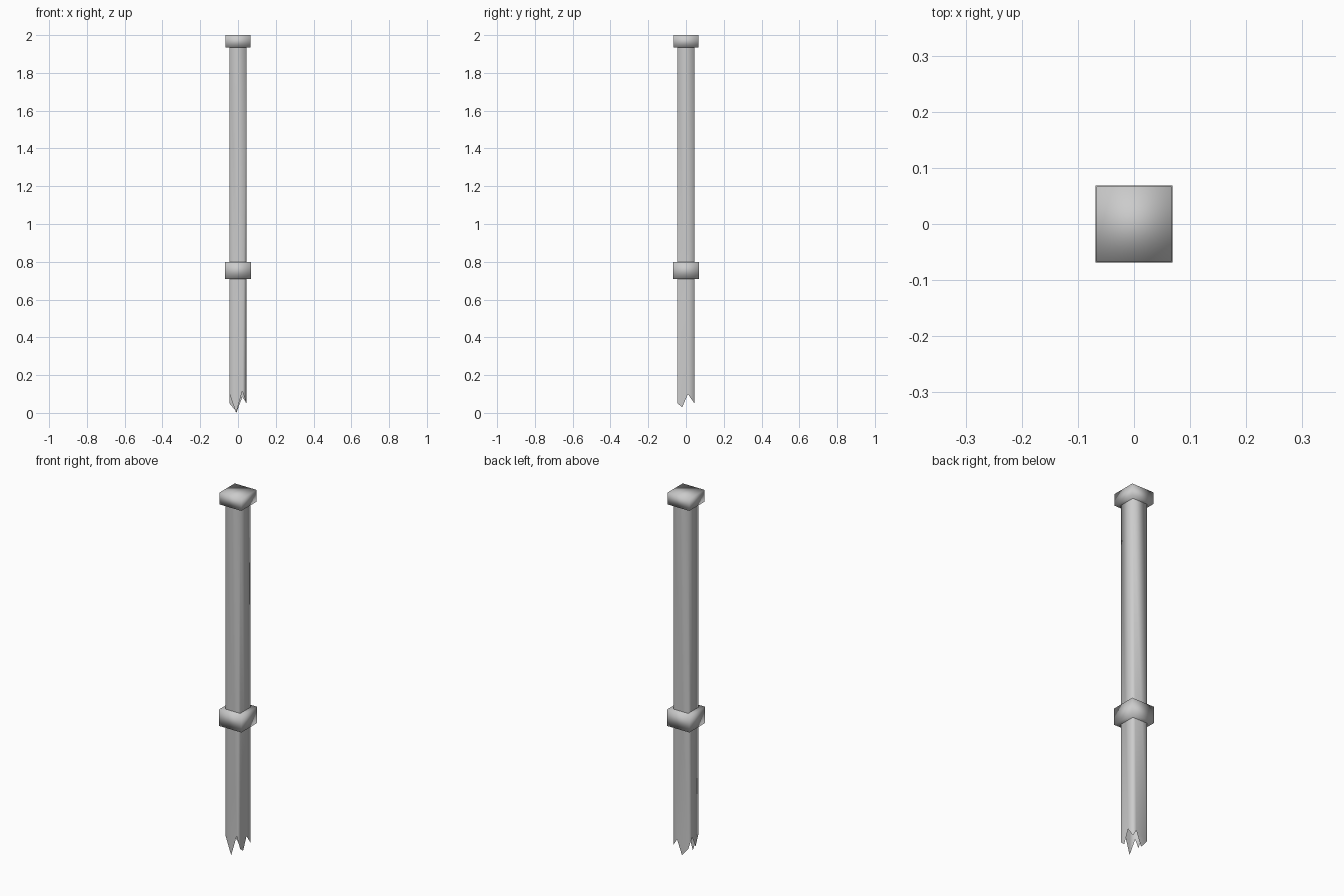
import bpy, bmesh
from math import radians

if "Cube" in bpy.data.objects:
    bpy.data.objects.remove(bpy.data.objects["Cube"])

H = 0.045  # half width of the shaft


def finish(bm, name, smooth=True):
    bmesh.ops.recalc_face_normals(bm, faces=bm.faces)
    me = bpy.data.meshes.new(name)
    bm.to_mesh(me)
    bm.free()
    for p in me.polygons:
        p.use_smooth = smooth
    ob = bpy.data.objects.new(name, me)
    bpy.context.collection.objects.link(ob)
    return ob


def block(name, half, z0, z1):
    bm = bmesh.new()
    bmesh.ops.create_cube(bm, size=1)
    for v in bm.verts:
        v.co = (v.co.x * 2 * half, v.co.y * 2 * half,
                z0 + (v.co.z + 0.5) * (z1 - z0))
    return finish(bm, name)


# Hollow shaft: one splintered outline (x, y, z) running round the lower end
splinters = [
    (-H, -H, 0.10), (-0.01, -H, 0.0), (0.023, -H, 0.115),
    (H, -H, 0.05), (H, -0.02, 0.03), (H, 0.01, 0.10),
    (H, H, 0.05), (0.023, H, 0.085), (-0.007, H, 0.005),
    (-H, H, 0.05), (-H, 0.01, 0.10), (-H, -0.02, 0.04),
]
bm = bmesh.new()
low = [bm.verts.new(p) for p in splinters]
top = [bm.verts.new((x, y, 1.95)) for x, y, z in splinters[::3]]
for i in range(4):
    side = [low[(3 * i + k) % 12] for k in range(4)]
    bm.faces.new(side + [top[(i + 1) % 4], top[i]])
finish(bm, "broken_shaft")

# Collar and top cap
block("collar", 0.069, 0.71, 0.80)
block("top_cap", 0.067, 1.935, 2.0)
